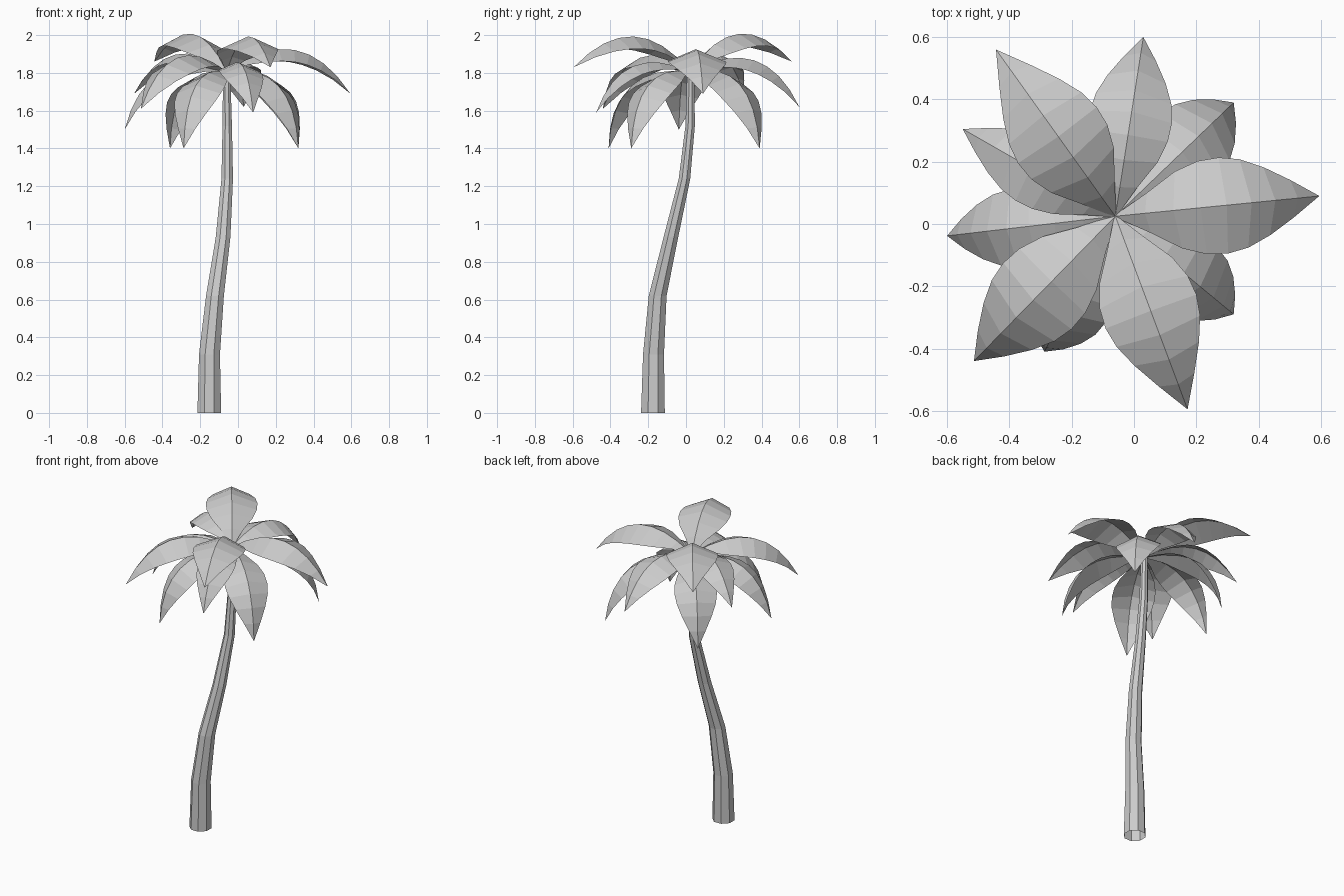
import bpy
from math import sin, cos, pi
from mathutils import Vector

if "Cube" in bpy.data.objects:
    bpy.data.objects.remove(bpy.data.objects["Cube"])

HUB = Vector((-0.06, 0.025, 1.805))


def add_mesh(name, verts, faces):
    mesh = bpy.data.meshes.new(name)
    mesh.from_pydata(verts, [], faces)
    mesh.update()
    obj = bpy.data.objects.new(name, mesh)
    bpy.context.collection.objects.link(obj)
    return obj


# Trunk: open octagonal tube along a leaning path (x, y, z, radius)
path = [(-0.152, -0.175, 0, 0.068), (-0.151, -0.172, 0.31, 0.060),
        (-0.122, -0.15, 0.62, 0.051), (-0.079, -0.08, 0.93, 0.042),
        (-0.057, -0.008, 1.24, 0.033), (-0.057, 0.022, 1.52, 0.027),
        (-0.06, 0.025, 1.80, 0.021)]
N = 8
verts = [(x + r * cos(2 * pi * (k + 0.5) / N), y + r * sin(2 * pi * (k + 0.5) / N), z)
         for x, y, z, r in path for k in range(N)]
faces = [(i * N + k, i * N + (k + 1) % N, (i + 1) * N + (k + 1) % N, (i + 1) * N + k)
         for i in range(len(path) - 1) for k in range(N)]
add_mesh("trunk", verts, faces)

# Half width of a leaf along its length, as a share of the maximum
PROFILE = [0.03, 0.42, 0.80, 0.97, 1.0, 0.92, 0.71, 0.39, 0.0]
SAG, FOLD = 0.265, 0.42


def leaf(name, tip, half):
    """Arched leaf from the hub to the tip, folded along its midrib."""
    chord = Vector(tip) - HUB
    length = chord.length
    d = chord.normalized()
    side = Vector((0, 0, 1)).cross(d).normalized()
    up = d.cross(side)
    verts, faces = [], []
    n = len(PROFILE) - 1
    for i, p in enumerate(PROFILE):
        t = i / n
        mid = HUB + chord * t + up * (4 * SAG * length * t * (1 - t))
        tangent = (chord + up * (4 * SAG * length * (1 - 2 * t))).normalized()
        normal = tangent.cross(side)
        h = p * half * length
        if i == n:
            verts.append(mid)
        else:
            verts += [mid + side * h - normal * h * FOLD, mid,
                      mid - side * h - normal * h * FOLD]
    for i in range(n - 1):
        a, b = 3 * i, 3 * i + 3
        faces += [(a, a + 1, b + 1, b), (a + 1, a + 2, b + 2, b + 1)]
    a, e = 3 * (n - 1), 3 * n
    faces += [(a, a + 1, e), (a + 1, a + 2, e)]
    obj = add_mesh(name, verts, faces)
    obj.data.flip_normals()


# Leaf tips and half-width ratios, upper crown first, drooping leaves last
leaves = [((0.595, 0.09, 1.69), 0.232), ((0.172, -0.595, 1.83), 0.235),
          ((-0.514, -0.44, 1.61), 0.225), ((-0.443, 0.56, 1.86), 0.235),
          ((0.03, 0.60, 1.62), 0.218), ((0.08, -0.476, 1.59), 0.20),
          ((-0.55, 0.305, 1.69), 0.20), ((-0.60, -0.038, 1.50), 0.20),
          ((0.32, 0.39, 1.40), 0.205), ((0.32, -0.29, 1.40), 0.205),
          ((-0.288, -0.41, 1.40), 0.205), ((-0.36, 0.39, 1.40), 0.205)]
for i, (tip, half) in enumerate(leaves):
    leaf(f"leaf_{i + 1}", tip, half)
